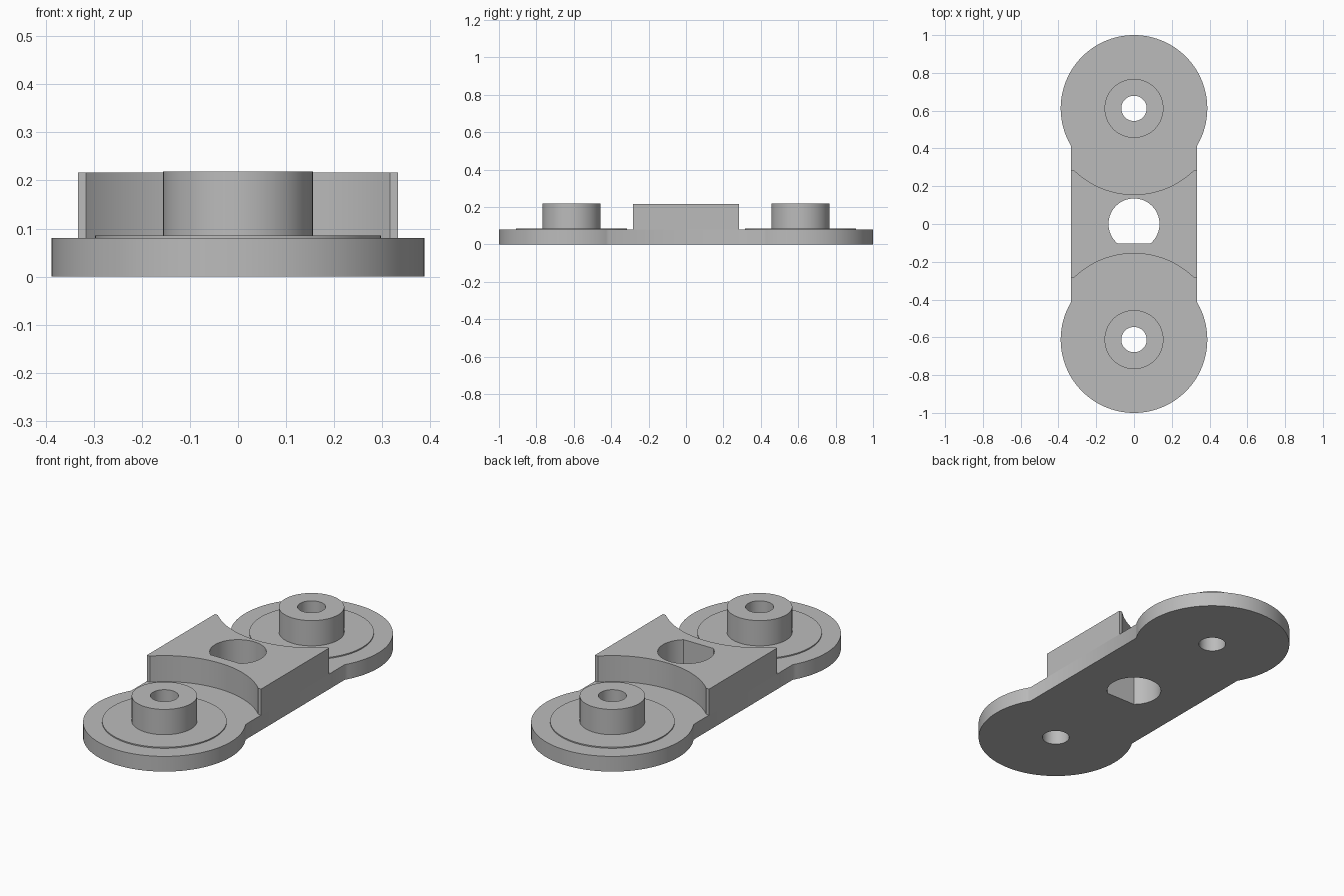
import bpy, bmesh
from math import pi, tau, sin, cos, asin, acos

cube = bpy.data.objects.get("Cube")
if cube:
    bpy.data.objects.remove(cube)

CENTRE_Y = 0.612      # distance of each end disc from the middle
DISC_R = 0.388
BORE_R = 0.067
HALF_W = 0.333
PLATE_TOP = 0.08
BLOCK_Y = 0.283
RELIEF_R = 0.456      # round clearance cut into the block ends

grey = bpy.data.materials.new("light_grey")
grey.use_nodes = True
colour = (0.5, 0.5, 0.5, 1)
grey.diffuse_color = colour
grey.node_tree.nodes["Principled BSDF"].inputs["Base Color"].default_value = colour


def arc(cy, r, start, end, steps=64):
    """Points along an arc centred on x = 0."""
    angles = [start + (end - start) * i / steps for i in range(steps + 1)]
    return [(r * cos(a), cy + r * sin(a)) for a in angles]


def circle(cy, r):
    return arc(cy, r, 0, tau, 96)[:-1]


def turned(points):
    """Add the same outline rotated half a turn."""
    return points + [(-x, -y) for x, y in points]


def prism(name, loops, z0, z1):
    """Extrude an outline, with any inner loops left as holes."""
    bm = bmesh.new()
    edges = []
    for loop in loops:
        verts = [bm.verts.new((x, y, z0)) for x, y in loop]
        edges += [bm.edges.new((v, verts[i - 1])) for i, v in enumerate(verts)]
    bmesh.ops.triangle_fill(bm, edges=edges, use_beauty=True)
    result = bmesh.ops.extrude_face_region(bm, geom=bm.faces[:], use_keep_orig=True)
    top = [g for g in result["geom"] if isinstance(g, bmesh.types.BMVert)]
    bmesh.ops.translate(bm, verts=top, vec=(0, 0, z1 - z0))
    bmesh.ops.recalc_face_normals(bm, faces=bm.faces[:])
    mesh = bpy.data.meshes.new(name)
    bm.to_mesh(mesh)
    bm.free()
    mesh.materials.append(grey)
    obj = bpy.data.objects.new(name, mesh)
    bpy.context.collection.objects.link(obj)
    bpy.ops.object.select_all(action='DESELECT')
    obj.select_set(True)
    bpy.context.view_layer.objects.active = obj
    bpy.ops.object.shade_smooth_by_angle(angle=pi / 6)
    return obj


# D-shaped centre hole with its flat towards the front
flat = asin(0.104 / 0.135)
d_hole = arc(0, 0.135, -flat, pi + flat)

# Base plate: straight waist between two discs
waist = acos(HALF_W / DISC_R)
outline = turned(arc(CENTRE_Y, DISC_R, -waist, pi + waist, 96))
bores = [circle(side * CENTRE_Y, BORE_R) for side in (1, -1)]
prism("base_plate", [outline, d_hole] + bores, 0, PLATE_TOP)

# Centre block with a round relief at each end
lip = asin((CENTRE_Y - BLOCK_Y) / RELIEF_R)
end = [(HALF_W, BLOCK_Y)] + arc(CENTRE_Y, RELIEF_R, -lip, lip - pi) + [(-HALF_W, BLOCK_Y)]
prism("centre_block", [turned(end), d_hole], PLATE_TOP, 0.217)

# Raised pad and bored boss on each disc
for label, side in (("back", 1), ("front", -1)):
    cy = side * CENTRE_Y
    prism(label + "_pad", [circle(cy, 0.297), circle(cy, 0.156)], PLATE_TOP, 0.086)
    prism(label + "_boss", [circle(cy, 0.156), circle(cy, BORE_R)], PLATE_TOP, 0.219)
